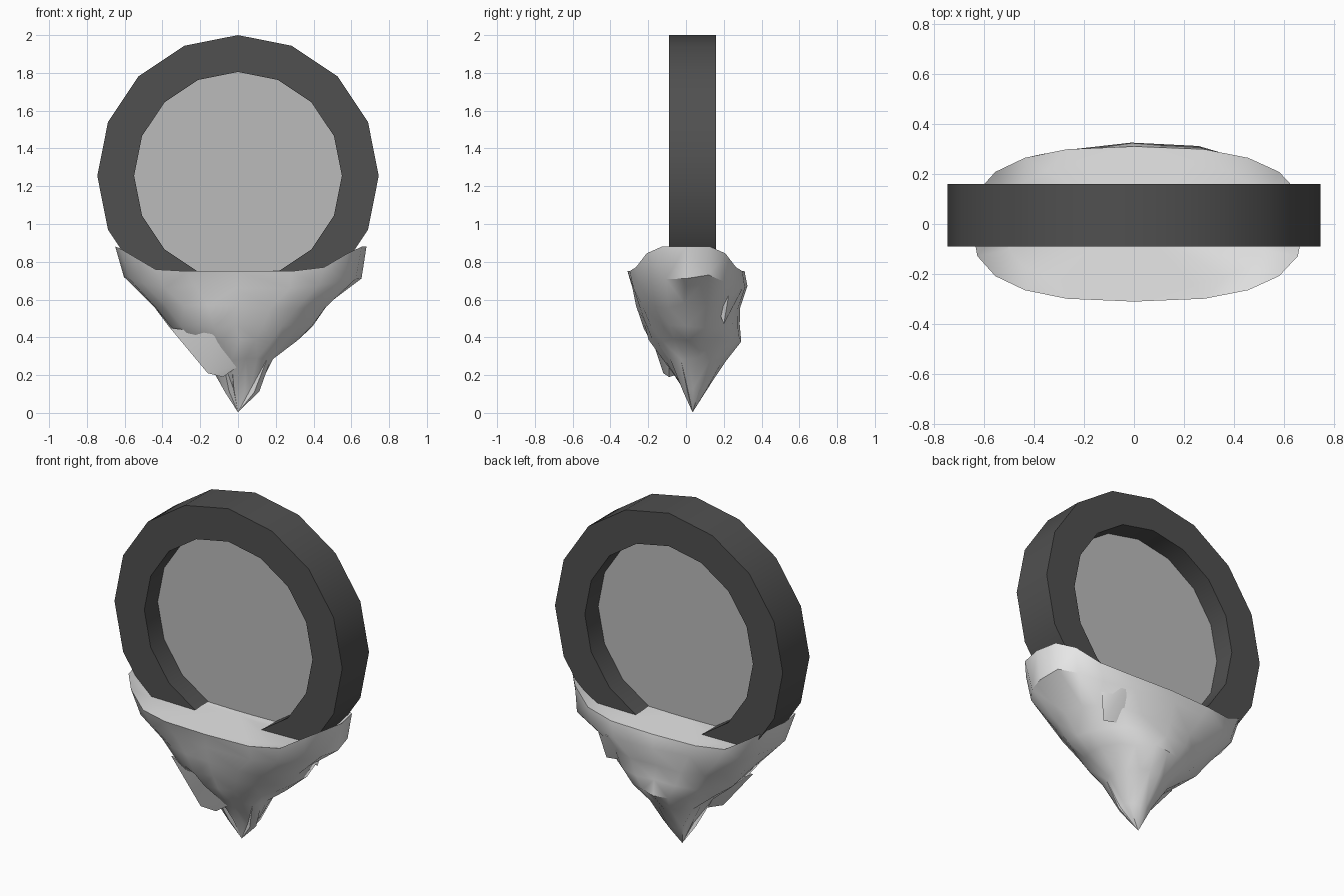
import bpy, bmesh, math, random

if "Cube" in bpy.data.objects:
    bpy.data.objects.remove(bpy.data.objects["Cube"])

random.seed(4)
CZ, CY = 1.255, 0.035      # ring centre
R_OUT, R_IN, HALF = 0.745, 0.55, 0.125
SIDES = 16


def material(name, rgb, alpha=1.0):
    m = bpy.data.materials.new(name)
    m.diffuse_color = (*rgb, alpha)
    m.use_nodes = True
    m.node_tree.nodes["Principled BSDF"].inputs["Base Color"].default_value = m.diffuse_color
    return m


dark = material("dark grey ring", (0.08, 0.08, 0.08))
stone = material("pale stone", (0.8, 0.8, 0.8))
film = material("clear grey film", (0.5, 0.5, 0.5), 0.5)


def finish(bm, name, mat, angle=30, normals=True):
    if normals:
        bmesh.ops.recalc_face_normals(bm, faces=bm.faces[:])
    me = bpy.data.meshes.new(name)
    bm.to_mesh(me)
    bm.free()
    ob = bpy.data.objects.new(name, me)
    bpy.context.collection.objects.link(ob)
    me.materials.append(mat)
    bpy.ops.object.select_all(action='DESELECT')
    ob.select_set(True)
    bpy.context.view_layer.objects.active = ob
    bpy.ops.object.shade_smooth_by_angle(angle=math.radians(angle))
    return ob


def cut_below(bm, z, cap):
    geom = bm.verts[:] + bm.edges[:] + bm.faces[:]
    cut = bmesh.ops.bisect_plane(bm, geom=geom, plane_co=(0, 0, z),
                                 plane_no=(0, 0, 1), clear_inner=True)
    if cap:
        edges = [e for e in cut["geom_cut"] if isinstance(e, bmesh.types.BMEdge)]
        bmesh.ops.holes_fill(bm, edges=edges, sides=0)


def bridge(bm, a, b):
    n = len(a)
    for i in range(n):
        bm.faces.new((a[i], a[(i + 1) % n], b[(i + 1) % n], b[i]))


# Ring: 16-sided square-section hoop whose foot is sunk in the stone
def circle(bm, r, y):
    return [bm.verts.new((r * math.sin(i * math.tau / SIDES), y,
                          CZ + r * math.cos(i * math.tau / SIDES)))
            for i in range(SIDES)]


bm = bmesh.new()
loops = [circle(bm, r, CY + s * HALF)
         for r, s in ((R_OUT, -1), (R_OUT, 1), (R_IN, 1), (R_IN, -1))]
for k in range(4):
    bridge(bm, loops[k], loops[(k + 1) % 4])
cut_below(bm, 0.72, True)
finish(bm, "ring", dark)

# Film: thin sheet filling the ring
bm = bmesh.new()
bm.faces.new(circle(bm, R_IN, CY))
cut_below(bm, 0.74, False)
finish(bm, "film", film, normals=False)

# Stone base: stacked outlines (z, x min, x max, y min, y max, roundness)
LEVELS = [
    (0.75, -0.65, 0.68, -0.31, 0.31, 0.75),
    (0.67, -0.60, 0.66, -0.293, 0.315, 0.78),
    (0.56, -0.45, 0.47, -0.26, 0.285, 0.85),
    (0.46, -0.37, 0.40, -0.23, 0.285, 0.95),
    (0.38, -0.28, 0.31, -0.19, 0.295, 1.05),
    (0.28, -0.16, 0.19, -0.13, 0.22, 1.1),
    (0.12, -0.06, 0.11, -0.01, 0.11, 1.1),
]
N = 20


def rise(x):
    return 0.13 * max(0.0, min(1.0, (abs(x) - 0.42) / 0.22))


def outline(bm, level, scale=1.0, lift=1.0, jitter=0.0):
    z, x0, x1, y0, y1, e = level
    out = []
    for i in range(N):
        a = i * math.tau / N
        c, s = math.cos(a), math.sin(a)
        x = abs(c) ** e * (x1 if c > 0 else x0) * scale
        y = abs(s) ** e * (y1 if s > 0 else y0) * scale
        if abs(c) < 1e-6:
            x = 0.0
        j = [random.uniform(-jitter, jitter) for _ in range(3)]
        out.append(bm.verts.new((x + j[0], y + j[1], z + lift * rise(x) + j[2])))
    return out


bm = bmesh.new()
rows = [outline(bm, LEVELS[0], 0.8, 0.1), outline(bm, LEVELS[0])]
for lv in LEVELS[1:]:
    rows.append(outline(bm, lv, lift=0.4, jitter=0.012))
for a, b in zip(rows, rows[1:]):
    bridge(bm, a, b)
for row, point in ((rows[0], (0, 0, 0.75)), (rows[-1], (0, CY, 0.003))):
    tip = bm.verts.new(point)
    for i in range(N):
        bm.faces.new((row[i], row[(i + 1) % N], tip))
bmesh.ops.triangulate(bm, faces=bm.faces[:])
finish(bm, "stone_base", stone, 40)


# Broken lumps clinging to the stone
def lump(name, points):
    bm = bmesh.new()
    for p in points:
        bm.verts.new(p)
    res = bmesh.ops.convex_hull(bm, input=bm.verts[:])
    loose = [v for v in bm.verts if not v.link_faces]
    bmesh.ops.delete(bm, geom=loose, context='VERTS')
    finish(bm, name, stone, 40)


lump("front_lump", [(-0.16, -0.12, 0.21), (-0.08, -0.09, 0.19), (-0.23, -0.12, 0.36),
                    (-0.36, -0.11, 0.45), (0.02, -0.09, 0.26), (-0.1, 0.0, 0.22),
                    (-0.12, -0.19, 0.42), (-0.18, 0.04, 0.40)])
lump("back_lump", [(0.20, 0.27, 0.68), (0.31, 0.295, 0.65), (0.43, 0.235, 0.68),
                   (0.38, 0.20, 0.47), (0.2, 0.22, 0.5), (0.28, 0.15, 0.6)])
